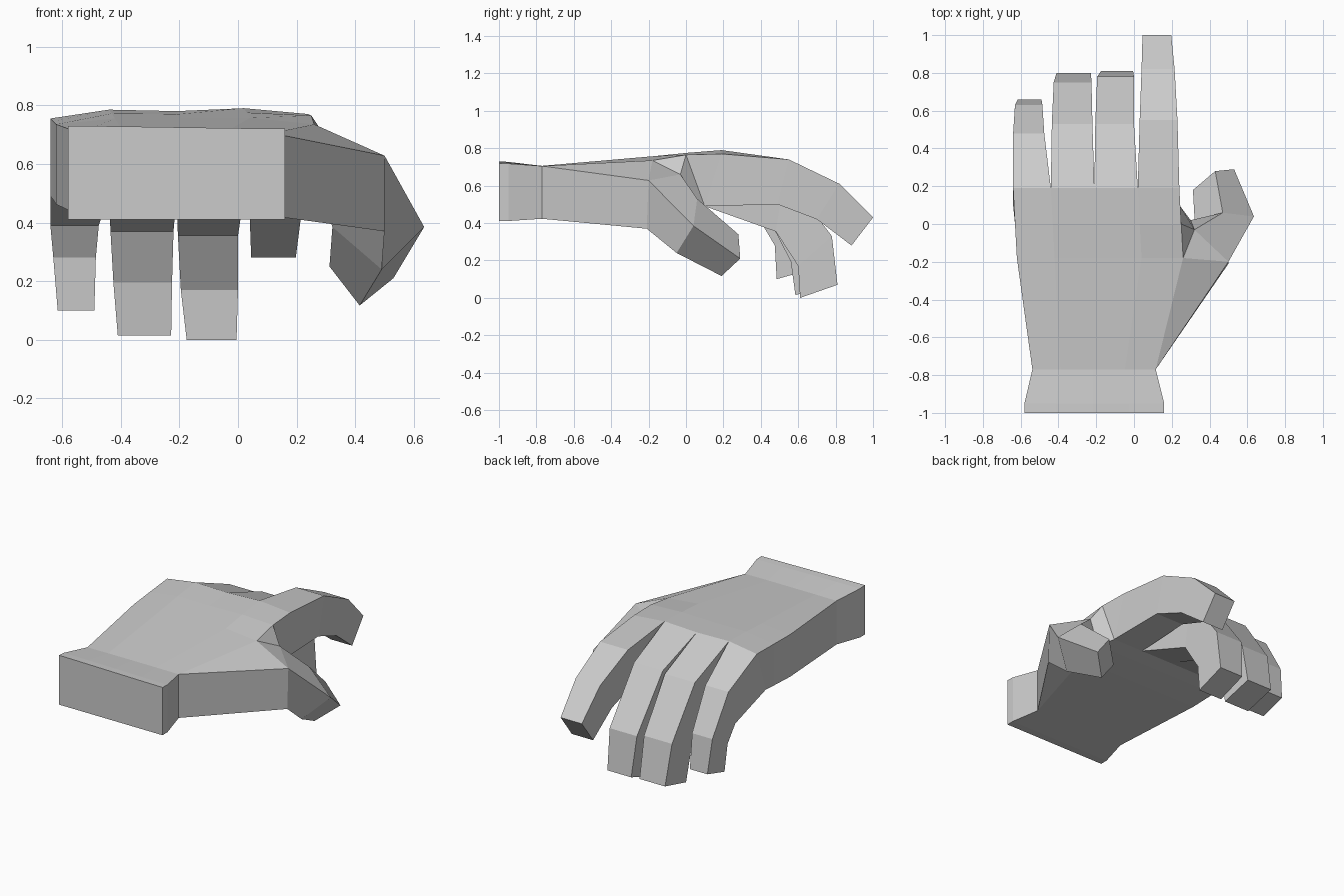
import bpy, bmesh

if "Cube" in bpy.data.objects:
    bpy.data.objects.remove(bpy.data.objects["Cube"])

bm = bmesh.new()
cache = {}


def vert(p):
    key = tuple(round(c, 4) for c in p)
    if key not in cache:
        cache[key] = bm.verts.new(key)
    return cache[key]


def face(*points):
    """Add a face, welding shared points and dropping repeated corners."""
    vs = []
    for p in points:
        v = vert(p)
        if v not in vs:
            vs.append(v)
    if len(vs) > 2:
        bm.faces.new(vs)


def loft(rings, cap=False):
    for a, b in zip(rings, rings[1:]):
        n = len(a)
        for i in range(n):
            j = (i + 1) % n
            face(a[i], a[j], b[j], b[i])
    if cap:
        face(*rings[-1])


# Palm: cross rows with five knuckle columns
columns = [0, 0.227, 0.489, 0.75, 1]
rows = [  # y top, y bottom, left, right, bottom z, top z per column
    (-1.0, -1.0, -.58, .16, .411, (.73, .728, .725, .722, .72)),
    (-.95, -.95, -.58, .16, .411, (.727, .725, .723, .72, .718)),
    (-.77, -.77, -.538, .115, .423, (.705, .706, .706, .706, .705)),
    (-.18, -.18, -.62, .26, .462, (.735, .755, .756, .757, .735)),
    (0, 0, -.63, .25, .477, (.745, .772, .77, .775, .765)),
    (.19, .10, -.64, .24, .49, (.755, .785, .78, .79, .77)),
]
tops, bots = [], []
for yt, yb, l, r, zb, zt in rows:
    xs = [l + (r - l) * c for c in columns]
    tops.append([(x, yt, z) for x, z in zip(xs, zt)])
    bots.append([(x, yb, zb) for x in xs])
for k in range(len(rows) - 1):
    t0, t1, b0, b1 = tops[k], tops[k + 1], bots[k], bots[k + 1]
    for i in range(4):
        face(t0[i], t0[i + 1], t1[i + 1], t1[i])
        face(b0[i + 1], b0[i], b1[i], b1[i + 1])
    face(b0[0], t0[0], t1[0], b1[0])
    if k < 2:
        face(t0[4], b0[4], b1[4], t1[4])
face(*(bots[0] + tops[0][::-1]))
face(tops[4][4], bots[5][4], tops[5][4])

# Fingers: rings as (back y, back z, inner y, inner z, left x, right x)
fingers = [
    [(.48, .62, .41, .39, -.64, -.475), (.63, .37, .475, .28, -.63, -.485),
     (.66, .15, .485, .10, -.615, -.49)],
    [(.53, .645, .47, .37, -.435, -.22), (.75, .33, .56, .195, -.425, -.225),
     (.80, .07, .585, .015, -.41, -.228)],
    [(.53, .66, .48, .355, -.205, 0), (.78, .33, .60, .17, -.195, 0),
     (.81, .07, .61, 0, -.175, -.005)],
    [(.55, .74, .49, .50, .03, .23), (.82, .61, .70, .42, .04, .215),
     (1, .43, .885, .28, .045, .197)],
]
for i, joints in enumerate(fingers):
    rings = [[tops[5][i], tops[5][i + 1], bots[5][i + 1], bots[5][i]]]
    for yo, zo, yi, zi, l, r in joints:
        rings.append([(l, yo, zo), (r, yo, zo), (r, yi, zi), (l, yi, zi)])
    loft(rings, cap=True)

# Thumb: root blends from the open side of the palm, then two segments
ot, ob, ib, web = (.5, -.2, .628), (.5, -.21, .37), (.30, .02, .45), (.32, -.03, .66)
root = [tops[2][4], bots[2][4], bots[3][4], bots[4][4], bots[5][4],
        tops[4][4], tops[3][4], tops[3][4]]
loft([root, [ot, ob, ob, ib, ib, web, web, ot]])
middle = [(.635, .04, .385), (.49, -.05, .24), (.322, 0, .385), (.47, .06, .53)]
tip = [(.53, .29, .21), (.415, .19, .117), (.312, .18, .25), (.43, .28, .34)]
loft([[ot, ob, ib, web], middle, tip], cap=True)

mesh = bpy.data.meshes.new("hand")
bm.to_mesh(mesh)
bm.free()
bpy.context.collection.objects.link(bpy.data.objects.new("hand", mesh))
